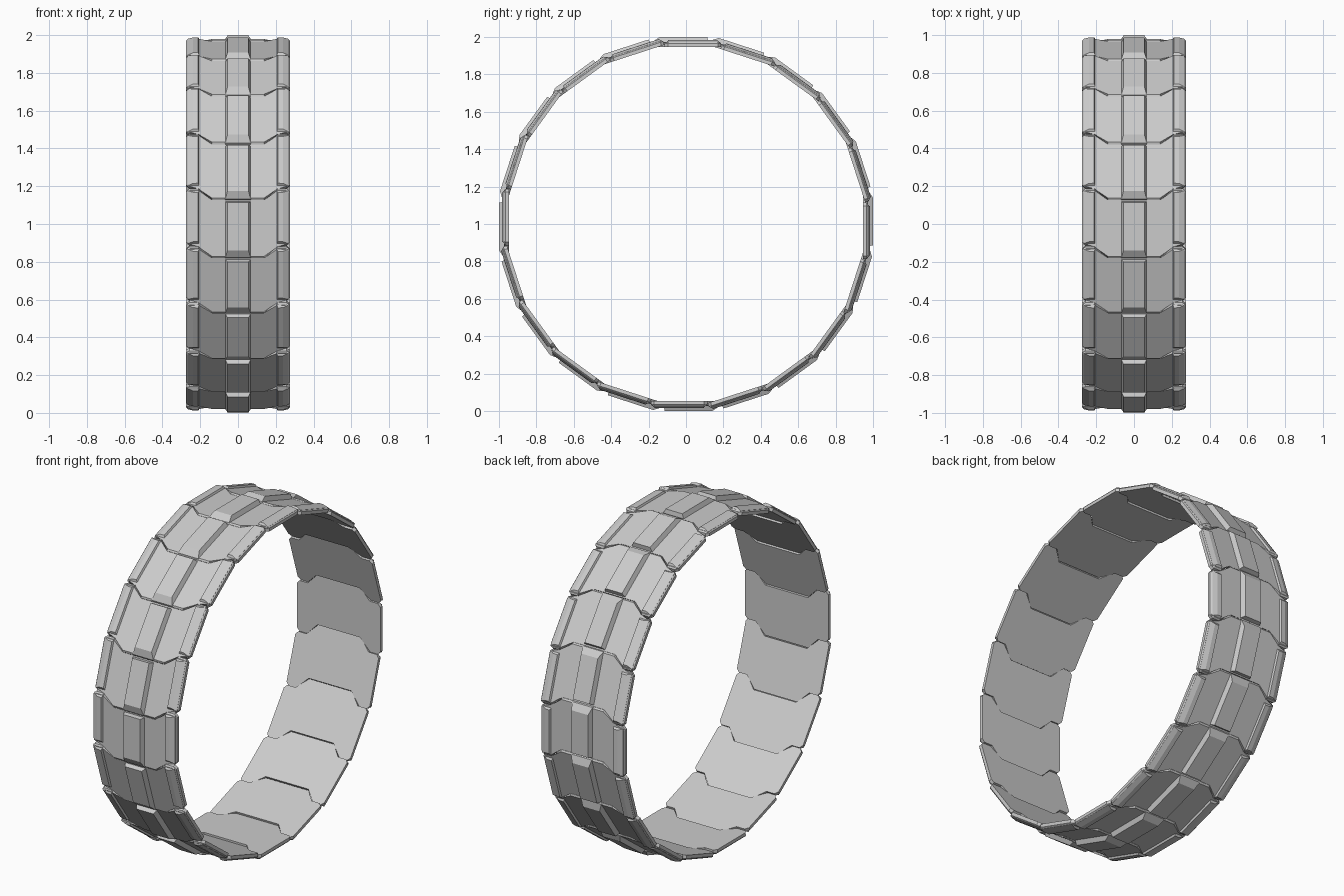
import bpy, bmesh, math

if "Cube" in bpy.data.objects:
    bpy.data.objects.remove(bpy.data.objects["Cube"])

LINKS = 20  # flat track links around the ring


def loft(name, layers, bevel=0.0):
    """Solid from stacked outlines; each layer is a list of (x, y, z)."""
    bm = bmesh.new()
    rings = [[bm.verts.new(p) for p in layer] for layer in layers]
    n = len(rings[0])
    bm.faces.new(rings[0][::-1])
    top = bm.faces.new(rings[-1])
    for a, b in zip(rings, rings[1:]):
        for i in range(n):
            j = (i + 1) % n
            bm.faces.new((a[i], a[j], b[j], b[i]))
    if bevel:
        bmesh.ops.bevel(bm, geom=list(top.edges), offset=bevel, segments=1,
                        affect='EDGES', profile=0.5)
    bmesh.ops.recalc_face_normals(bm, faces=bm.faces)
    mesh = bpy.data.meshes.new(name)
    bm.to_mesh(mesh)
    bm.free()
    return mesh


# chevron plate: outline in x / tangent direction, thickness along the radius
half = [(0.14, -0.18), (0.205, -0.114), (0.258, -0.114), (0.274, -0.096),
        (0.274, 0.17), (0.258, 0.187), (0.208, 0.187), (0.14, 0.118)]
outline = half + [(-x, t) for x, t in reversed(half)]
plate = loft("link_plate", [[(x, t, r) for x, t in outline]
                            for r in (0.947, 0.974)], bevel=0.008)

# raised central block, sloping strongly at its leading end
def rect(w, t0, t1, r):
    return [(-w, t0, r), (w, t0, r), (w, t1, r), (-w, t1, r)]

block = loft("centre_block", [rect(0.07, -0.18, 0.118, 0.966),
                              rect(0.067, -0.178, 0.118, 0.974),
                              rect(0.055, -0.14, 0.114, 1.0)])

# low ridge along each side edge, thinning toward the outside
section = [(0.203, 0.968), (0.211, 0.985), (0.238, 0.984), (0.268, 0.973), (0.268, 0.966)]

def ridge(side):
    ends = []
    for t, s in ((-0.108, 1), (0.182, -1)):
        ends.append([(side * x, t + s * max(0, r - 0.968) * 0.9, r) for x, r in section])
    return loft("edge_ridge", ends)

parts = [plate, block, ridge(1), ridge(-1)]

# repeat the link around the ring
for k in range(LINKS):
    for mesh in parts:
        ob = bpy.data.objects.new(f"{mesh.name.split('.')[0]}_{k + 1}", mesh)
        ob.rotation_euler.x = k * 2 * math.pi / LINKS
        ob.location.z = 1.0
        bpy.context.collection.objects.link(ob)
